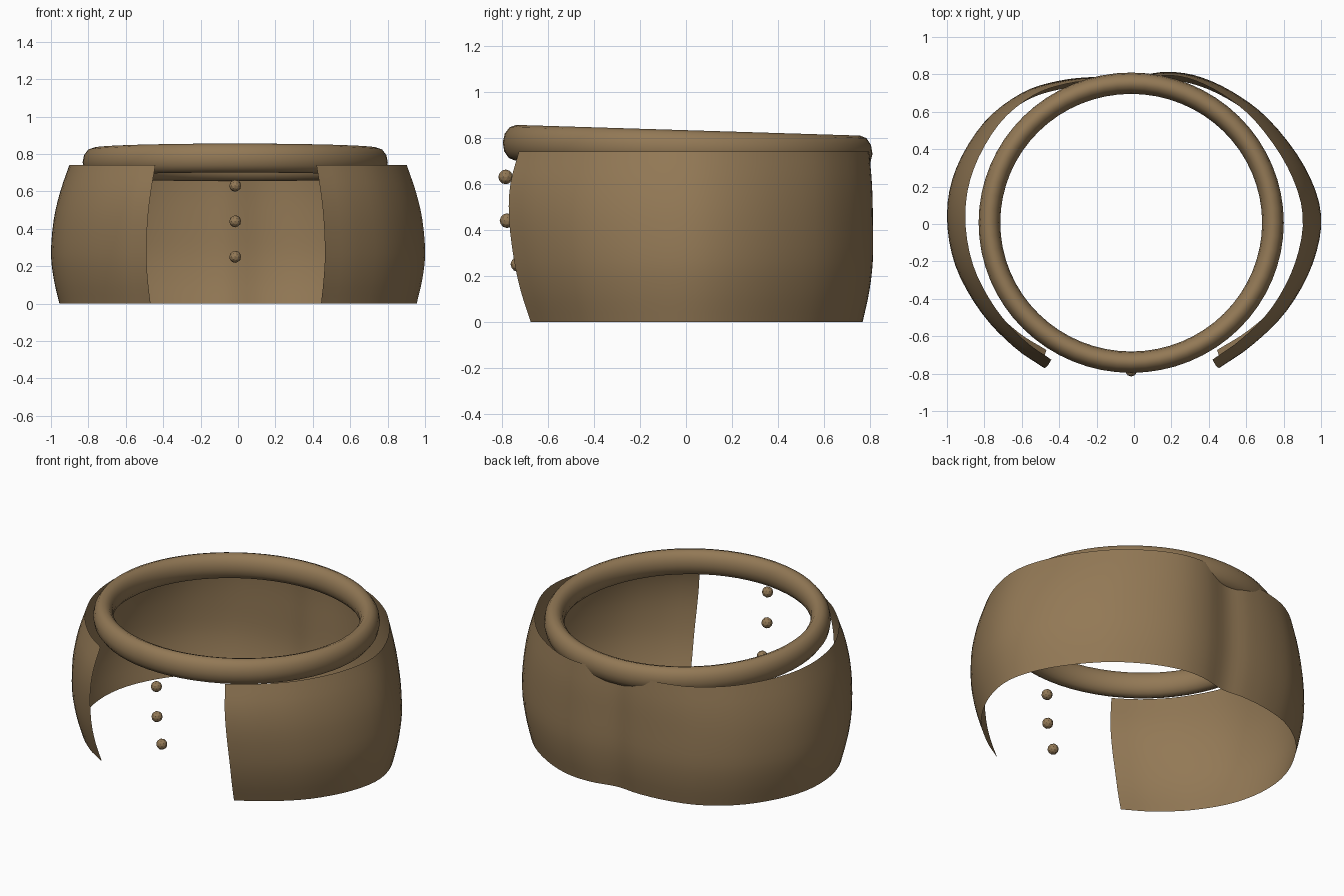
import bpy, bmesh
from mathutils import Vector

cube = bpy.data.objects.get("Cube")
if cube:
    bpy.data.objects.remove(cube, do_unlink=True)

# One tan leather colour
tan = bpy.data.materials.new("tan")
tan.use_nodes = True
colour = (0.29, 0.19, 0.092, 1)
tan.diffuse_color = colour
tan.node_tree.nodes["Principled BSDF"].inputs["Base Color"].default_value = colour


def spline(points, steps):
    """Smooth curve through the points (any dimension)."""
    pts = [Vector(p) for p in points]
    pts = [2 * pts[0] - pts[1]] + pts + [2 * pts[-1] - pts[-2]]
    out = []
    for a, b, c, d in zip(pts, pts[1:], pts[2:], pts[3:]):
        for i in range(steps):
            t = i / steps
            out.append(0.5 * (2 * b + (c - a) * t + (2 * a - 5 * b + 4 * c - d) * t * t
                              + (3 * b - a - 3 * c + d) * t ** 3))
    return out + [pts[-2]]


# Open band: plan outline lofted through scaled levels
plan = spline([(-.49, -.77), (-.65, -.66), (-.82, -.48), (-.955, -.23), (-1, .05),
               (-.95, .3), (-.8, .545), (-.6, .7), (-.4, .765), (-.2, .785), (-.04, .775),
               (.14, .81), (.32, .795), (.52, .71), (.72, .56), (.91, .31), (1, .05),
               (.955, -.22), (.82, -.47), (.64, -.65), (.465, -.77)], 4)
# Each level: height, width scale, front scale, back scale
levels = spline([(0, .955, .875, .945), (.13, .985, .93, .98), (.27, 1, .97, 1),
                 (.45, .985, .998, 1), (.6, .95, .99, .995), (.74, .902, .942, .98)], 3)
bm = bmesh.new()
rows = [[bm.verts.new((p.x * sx, p.y * (front if p.y < 0 else back), z)) for p in plan]
        for z, sx, front, back in levels]
for low, high in zip(rows, rows[1:]):
    for i in range(len(plan) - 1):
        bm.faces.new((low[i], high[i], high[i + 1], low[i + 1]))
mesh = bpy.data.meshes.new("band")
bm.to_mesh(mesh)
bm.free()
mesh.shade_smooth()
mesh.materials.append(tan)
bpy.context.collection.objects.link(bpy.data.objects.new("band", mesh))

# Rolled ring resting on the rim, tilted up at the front
bpy.ops.mesh.primitive_torus_add(major_radius=.746, minor_radius=.057, major_segments=64,
                                 minor_segments=12, location=(-.015, .007, .755),
                                 rotation=(-.031, 0, 0))
ring = bpy.context.object
ring.name = "rim_ring"
ring.scale = (1.016, 1, 1.36)
ring.data.shade_smooth()
ring.data.materials.append(tan)

# Row of small studs in the front opening
for n, (y, z) in enumerate([(-.783, .63), (-.777, .44), (-.73, .25)]):
    bpy.ops.mesh.primitive_ico_sphere_add(subdivisions=2, radius=.032, location=(-.015, y, z))
    stud = bpy.context.object
    stud.name = f"front_stud_{n + 1}"
    stud.data.materials.append(tan)
